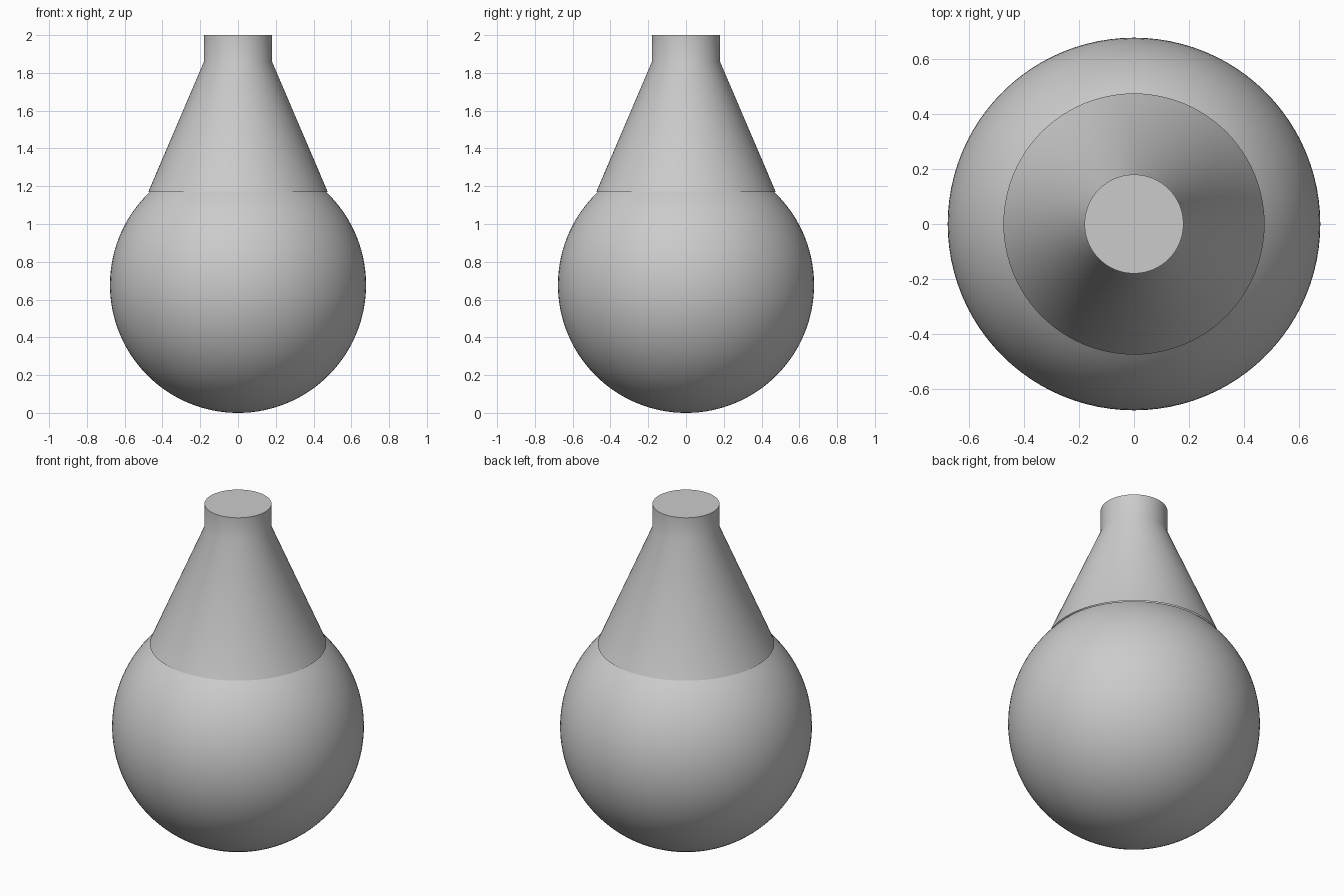
import bpy, bmesh, math
from mathutils import Vector

cube = bpy.data.objects.get("Cube")
if cube:
    bpy.data.objects.remove(cube, do_unlink=True)

RADIUS = 0.678       # round body, resting on the ground
JOIN_Z = 1.17        # where the cone meets the body
NECK_R, NECK_Z, TOP_Z = 0.18, 1.86, 2.0
SEGMENTS = 96

grey = bpy.data.materials.new("plain grey")
grey.use_nodes = True
colour = (0.6, 0.6, 0.6, 1)
grey.diffuse_color = colour
grey.node_tree.nodes["Principled BSDF"].inputs["Base Color"].default_value = colour


def lathe(name, profile):
    """Turn a list of (radius, height) points around the z axis."""
    bm = bmesh.new()
    verts = [bm.verts.new((r, 0, z)) for r, z in profile]
    edges = [bm.edges.new(pair) for pair in zip(verts, verts[1:])]
    bmesh.ops.spin(bm, geom=verts + edges, cent=Vector(), axis=Vector((0, 0, 1)),
                   angle=2 * math.pi, steps=SEGMENTS)
    bmesh.ops.remove_doubles(bm, verts=bm.verts, dist=0.0001)
    bmesh.ops.recalc_face_normals(bm, faces=bm.faces)
    # Face outward, judged by the widest wall
    wall = max(bm.faces, key=lambda f: f.calc_center_median().xy.length)
    if wall.normal.xy.dot(wall.calc_center_median().xy) < 0:
        bmesh.ops.reverse_faces(bm, faces=bm.faces)
    mesh = bpy.data.meshes.new(name)
    bm.to_mesh(mesh)
    bm.free()
    mesh.materials.append(grey)
    obj = bpy.data.objects.new(name, mesh)
    bpy.context.collection.objects.link(obj)
    bpy.ops.object.select_all(action='DESELECT')
    obj.select_set(True)
    bpy.context.view_layer.objects.active = obj
    bpy.ops.object.shade_smooth_by_angle(angle=math.radians(30))
    return obj


# Round body, open where the cone begins
end = math.asin((JOIN_Z - RADIUS) / RADIUS)
rings = 48
angles = [-math.pi / 2 + (end + math.pi / 2) * i / rings for i in range(rings + 1)]
arc = [(RADIUS * math.cos(a), RADIUS * (1 + math.sin(a))) for a in angles]
lathe("round_body", arc)

# Cone and straight neck with a flat closed top
lathe("cone_and_neck", [(0.475, JOIN_Z), (NECK_R, NECK_Z), (NECK_R, TOP_Z), (0, TOP_Z)])
